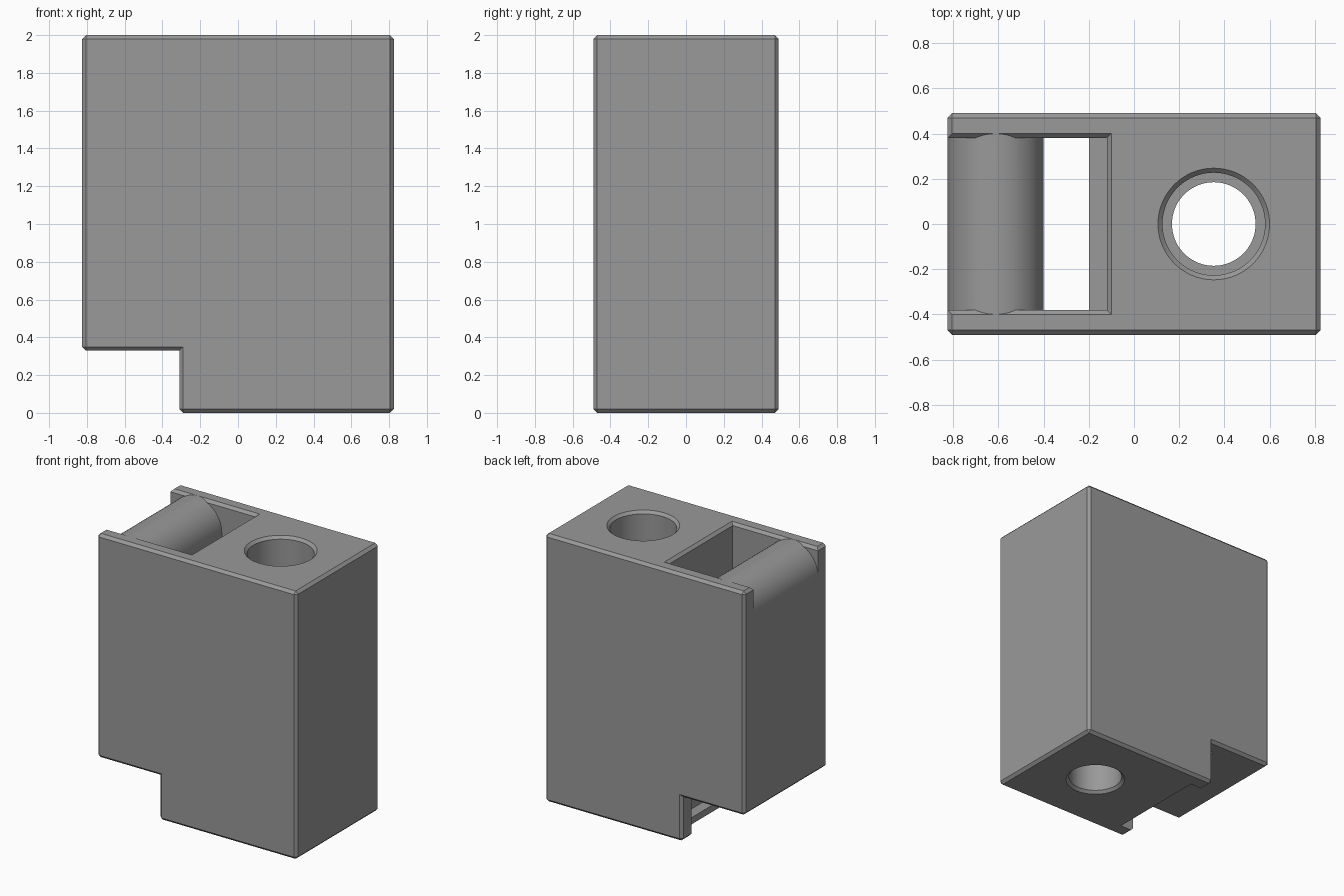
import bpy, bmesh, math

if "Cube" in bpy.data.objects:
    bpy.data.objects.remove(bpy.data.objects["Cube"])

C = 0.02                      # chamfer width
HUMP_X, HUMP_Z, HUMP_R = -0.6125, 1.7875, 0.2125
grey = bpy.data.materials.new("grey")
grey.diffuse_color = (0.32, 0.32, 0.32, 1)
grey.use_nodes = True
grey.node_tree.nodes["Principled BSDF"].inputs["Base Color"].default_value = grey.diffuse_color


def make(name, bm):
    bmesh.ops.recalc_face_normals(bm, faces=bm.faces)
    me = bpy.data.meshes.new(name)
    bm.to_mesh(me)
    bm.free()
    me.materials.append(grey)
    ob = bpy.data.objects.new(name, me)
    bpy.context.collection.objects.link(ob)
    return ob


def loft(rings):
    """Closed solid through equal-length rings of points."""
    bm = bmesh.new()
    vs = [[bm.verts.new(p) for p in r] for r in rings]
    n = len(vs[0])
    for a, b in zip(vs, vs[1:]):
        for i in range(n):
            j = (i + 1) % n
            bm.faces.new((a[i], a[j], b[j], b[i]))
    bm.faces.new(vs[0])
    bm.faces.new(vs[-1])
    return bm


def extrude_y(profile, half):
    return loft([[(x, y, z) for x, z in profile] for y in (-half, half)])


def cut(target, cutter):
    m = target.modifiers.new("cut", 'BOOLEAN')
    m.operation, m.solver, m.object = 'DIFFERENCE', 'EXACT', cutter
    bpy.context.view_layer.objects.active = target
    bpy.ops.object.modifier_apply(modifier=m.name)
    bpy.data.objects.remove(cutter)


def arc(a0, a1, n):
    return [(HUMP_X + HUMP_R * math.cos(math.radians(a0 + (a1 - a0) * i / n)),
             HUMP_Z + HUMP_R * math.sin(math.radians(a0 + (a1 - a0) * i / n)))
            for i in range(n + 1)]


# Stepped block, all outer edges chamfered except the inner corner of the step
bm = extrude_y([(-0.825, 0.33), (-0.31, 0.33), (-0.31, 0), (0.825, 0),
                (0.825, 2), (-0.825, 2)], 0.49)
bmesh.ops.recalc_face_normals(bm, faces=bm.faces)
edges = [e for e in bm.edges if not all(
    abs(v.co.x + 0.31) < 1e-4 and abs(v.co.z - 0.33) < 1e-4 for v in e.verts)]
bmesh.ops.bevel(bm, geom=edges, offset=C, offset_type='OFFSET', segments=1,
                affect='EDGES', profile=0.5)
body = make("stepped_block", bm)

# Chamfer around the slot mouth, leaving the rounded ridge untouched
rings = []
for z in (1.96, 2.04):
    d = z - 1.98
    rings.append([(-1, -0.38 - d, z), (-0.12 + d, -0.38 - d, z),
                  (-0.12 + d, 0.38 + d, z), (-1, 0.38 + d, z)])
mouth = make("slot_mouth_cutter", loft(rings))
cut(mouth, make("ridge_keeper", extrude_y(arc(0, 360, 64)[:-1], 0.6)))
cut(body, mouth)

# Slot running over the rounded ridge and down through the block, with a low ledge
slot = arc(0, 180, 32) + [(-1, HUMP_Z), (-1, 2.1), (-0.12, 2.1), (-0.12, 0.05),
                          (-0.2, 0.05), (-0.2, -0.1), (-0.4, -0.1)]
cut(body, make("slot_cutter", extrude_y(slot, 0.38)))

# Counterbored through hole with chamfered rims
hole = [(-0.02, 0.225), (0.02, 0.185), (0.3, 0.185), (0.3, 0.227),
        (1.98, 0.227), (2.02, 0.267)]
cut(body, make("hole_cutter", loft(
    [[(0.353 + r * math.cos(math.tau * i / 64), r * math.sin(math.tau * i / 64), z)
      for i in range(64)] for z, r in hole])))

# Smooth curved walls, keep chamfers crisp
bpy.ops.object.select_all(action='DESELECT')
body.select_set(True)
bpy.context.view_layer.objects.active = body
bpy.ops.object.shade_smooth_by_angle(angle=math.radians(25))
